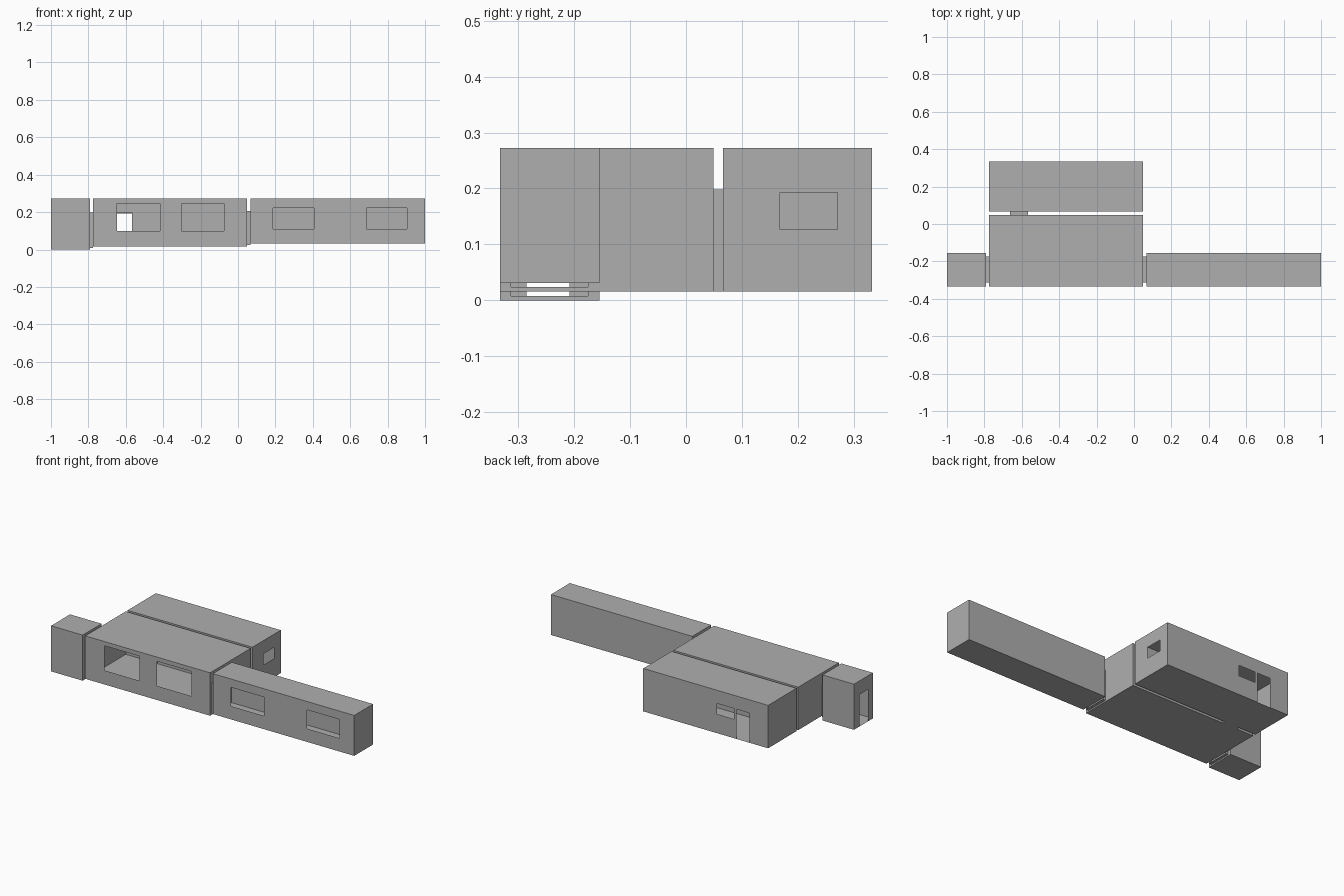
import bpy, bmesh

if "Cube" in bpy.data.objects:
    bpy.data.objects.remove(bpy.data.objects["Cube"])

grey = bpy.data.materials.new("plain_grey")
grey.diffuse_color = (0.43, 0.43, 0.43, 1)
grey.use_nodes = True
grey.node_tree.nodes["Principled BSDF"].inputs["Base Color"].default_value = grey.diffuse_color

# side name: (fixed axis, at upper end, axes spanning the panel)
SIDES = {
    "left": (0, 0, 1, 2), "right": (0, 1, 1, 2),
    "front": (1, 0, 0, 2), "back": (1, 1, 0, 2),
    "bottom": (2, 0, 0, 1), "top": (2, 1, 0, 1),
}


def shell(name, x, y, z, openings=None, omit=()):
    """Thin-walled box; openings maps a side to (a0, a1, b0, b1) rectangles."""
    openings = openings or {}
    lim = (x, y, z)
    bm = bmesh.new()
    for side, (fix, upper, u, v) in SIDES.items():
        if side in omit:
            continue
        # clip each opening to its panel
        holes = [(max(a, lim[u][0]), min(b, lim[u][1]), max(c, lim[v][0]), min(d, lim[v][1]))
                 for a, b, c, d in openings.get(side, [])]
        us = sorted(set(lim[u]) | {h[i] for h in holes for i in (0, 1)})
        vs = sorted(set(lim[v]) | {h[i] for h in holes for i in (2, 3)})
        for a0, a1 in zip(us, us[1:]):
            for b0, b1 in zip(vs, vs[1:]):
                ca, cb = (a0 + a1) / 2, (b0 + b1) / 2
                if any(h[0] < ca < h[1] and h[2] < cb < h[3] for h in holes):
                    continue
                verts = []
                for a, b in ((a0, b0), (a1, b0), (a1, b1), (a0, b1)):
                    co = [0, 0, 0]
                    co[fix], co[u], co[v] = lim[fix][upper], a, b
                    verts.append(bm.verts.new(co))
                face = bm.faces.new(verts)
                face.normal_update()
                if (face.normal[fix] > 0) != bool(upper):
                    face.normal_flip()
    bmesh.ops.remove_doubles(bm, verts=bm.verts, dist=1e-5)
    mesh = bpy.data.meshes.new(name)
    bm.to_mesh(mesh)
    bm.free()
    mesh.materials.append(grey)
    obj = bpy.data.objects.new(name, mesh)
    bpy.context.collection.objects.link(obj)
    return obj


ROOF = 0.272
FRONT, WING_BACK = -0.333, -0.155
MAIN_X = (-0.775, 0.049)
HALL_Y = (FRONT + 0.02, WING_BACK - 0.02)

# Passage sections shared by the rooms they join
left_door = (*HALL_Y, 0.008, 0.197)
right_door = (*HALL_Y, 0.024, 0.207)
rear_door = (-0.664, -0.566, 0.016, 0.198)

# Main room with two large front windows
shell("main_room", MAIN_X, (FRONT, 0.049), (0.016, ROOF), {
    "front": [(-0.648, -0.418, 0.10, 0.247), (-0.302, -0.075, 0.10, 0.247)],
    "left": [left_door], "right": [right_door], "back": [rear_door]})

# Rear room with outside door, small window and side window
shell("rear_room", MAIN_X, (0.066, 0.333), (0.016, ROOF), {
    "front": [rear_door],
    "back": [(-0.651, -0.566, 0.016, 0.193), (-0.55, -0.438, 0.13, 0.193)],
    "right": [(0.168, 0.271, 0.127, 0.193)]})

# Long wing with two front windows
shell("right_wing", (0.067, 1.0), (FRONT, WING_BACK), (0.031, ROOF), {
    "front": [(0.187, 0.406, 0.11, 0.222), (0.687, 0.904, 0.11, 0.222)],
    "left": [right_door]})

# Entrance block with outside door
shell("entrance_block", (-1.0, -0.792), (FRONT, WING_BACK), (0.0, ROOF), {
    "left": [(-0.285, -0.208, 0.0, 0.19)],
    "right": [left_door]})

# Short open-ended passages between the rooms
shell("left_passage", (-0.792, MAIN_X[0]), HALL_Y, left_door[2:], omit=("left", "right"))
shell("right_passage", (MAIN_X[1], 0.067), HALL_Y, right_door[2:], omit=("left", "right"))
shell("rear_passage", rear_door[:2], (0.049, 0.066), rear_door[2:], omit=("front", "back"))
